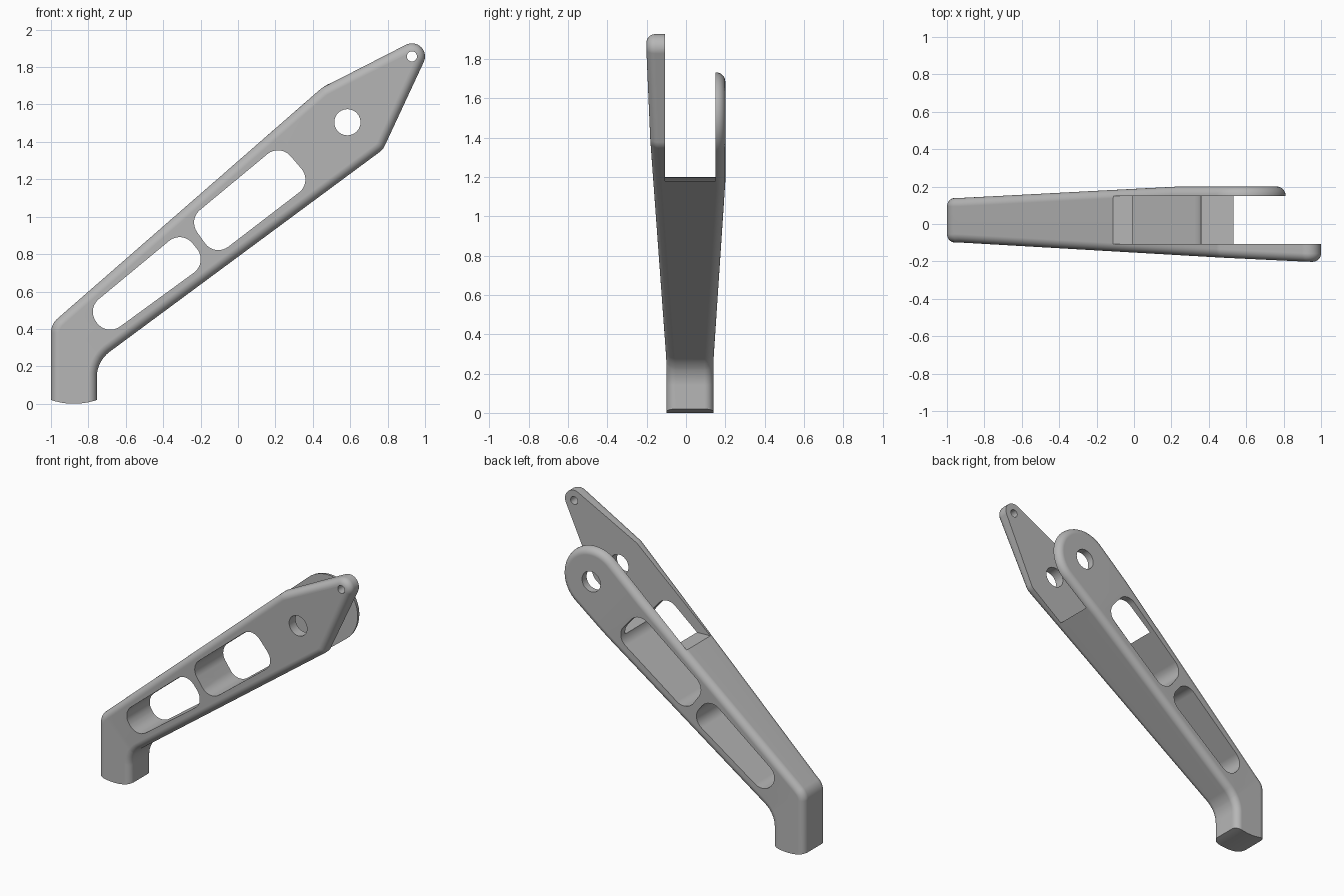
import bpy, bmesh, math
from mathutils import Vector

if "Cube" in bpy.data.objects:
    bpy.data.objects.remove(bpy.data.objects["Cube"])

metal = bpy.data.materials.new("plain_grey")
metal.diffuse_color = (0.47, 0.47, 0.47, 1)
metal.use_nodes = True
metal.node_tree.nodes["Principled BSDF"].inputs["Base Color"].default_value = metal.diffuse_color


def rounded(corners, n=8):
    """Outline from (x, z, radius) corners; radius 0 keeps the point."""
    out = []
    for i, (x, z, r) in enumerate(corners):
        p = Vector((x, z))
        if r == 0:
            out.append(p)
            continue
        a = (Vector(corners[i - 1][:2]) - p).normalized()
        b = (Vector(corners[(i + 1) % len(corners)][:2]) - p).normalized()
        half = a.angle(b) / 2
        c = p + (a + b).normalized() * r / math.sin(half)
        t = r / math.tan(half)
        u, v = p + a * t - c, p + b * t - c
        sweep = u.angle(v)
        for k in range(n + 1):
            f = k / n
            w = (u * math.sin((1 - f) * sweep) + v * math.sin(f * sweep)) / math.sin(sweep)
            out.append(c + w)
    return out


def arc(cx, cz, r, a0, a1, n):
    return [(cx + r * math.cos(math.radians(a0 + (a1 - a0) * k / n)),
             cz + r * math.sin(math.radians(a0 + (a1 - a0) * k / n)), 0) for k in range(n + 1)]


def prism(outline, y0, y1):
    bm = bmesh.new()
    f = bm.faces.new([bm.verts.new((p[0], y0, p[1])) for p in outline])
    ext = bmesh.ops.extrude_face_region(bm, geom=[f])
    for v in ext["geom"]:
        if isinstance(v, bmesh.types.BMVert):
            v.co.y = y1
    bmesh.ops.recalc_face_normals(bm, faces=bm.faces[:])
    return bm


def finish(bm, name):
    me = bpy.data.meshes.new(name)
    bm.to_mesh(me)
    bm.free()
    ob = bpy.data.objects.new(name, me)
    bpy.context.collection.objects.link(ob)
    me.materials.append(metal)
    return ob


MID = 0.02                       # plane where the two halves meet
ARM = Vector((0.77, 0, 0.64))    # direction of the arm
BEND, FULL = -0.42, 1.1          # where the widening starts, and ends at the back


def half(corners, y_out, slope, s_max, name):
    """Half the lever: filleted outer rim, widening along the arm."""
    bm = prism(rounded(corners), MID, y_out)
    rim = [e for e in bm.edges if all(abs(v.co.y - y_out) < 1e-5 for v in e.verts)]
    bmesh.ops.bevel(bm, geom=rim, offset=0.046, segments=7, profile=0.5,
                    affect='EDGES', clamp_overlap=False)
    for s in (BEND, FULL):
        bmesh.ops.bisect_plane(bm, geom=bm.verts[:] + bm.edges[:] + bm.faces[:],
                               plane_co=ARM * (s / ARM.length_squared), plane_no=ARM)
    for v in bm.verts:
        if abs(v.co.y - MID) > 1e-4:
            v.co.y += slope * (min(max(v.co.dot(ARM), BEND), s_max) - BEND)
    bmesh.ops.recalc_face_normals(bm, faces=bm.faces[:])
    return finish(bm, name)


foot = [(-1, -0.2, 0), (-0.755, -0.2, 0), (-0.755, 0.227, 0.17)]
heel = [(-1, 0.425, 0.1)]

# front half with pointed plate, back half with round plate
front = half(foot + [(0.775, 1.359, 0.08)] + arc(0.93, 1.857, 0.07, -24, 117, 14)
             + [(0.45, 1.69, 0.1)] + heel, -0.1, -0.0435, 9, "lever_arm")
back = half(foot + [(0.55, 1.1927, 0)] + arc(0.583, 1.505, 0.227, -53.5, 131, 28)
            + [(0, 1.2974, 0)] + heel, 0.14, 0.0395, FULL, "back_half")


# cutters: two windows, two pin holes, fork slot, curved foot end
def window(pts):
    return rounded([(x, z, 0.088) for x, z in pts])


def circle(x, z, r):
    return arc(x, z, r, 0, 350, 35)


foot_end = [(-1.1, -0.4)] + [(1.1 - 1.1 - 0.7, -0.4)]
foot_end += [(x, 0.02 * ((x + 0.877) / 0.123) ** 2)
             for x in [-0.7 - 0.4 * k / 20 for k in range(21)]]
shapes = [
    (window([(-0.81, 0.505), (-0.70, 0.362), (-0.16, 0.756), (-0.30, 0.927)]), -1, 1),
    (window([(-0.266, 0.984), (-0.124, 0.784), (0.40, 1.186), (0.224, 1.39)]), -1, 1),
    (circle(0.585, 1.505, 0.07), -1, 1),
    (circle(0.93, 1.857, 0.027), -1, 1),
    ([(-0.4, 1.209), (1.2, 1.159), (1.2, 2.3), (-0.4, 2.3)], -0.107, 0.15),
    (foot_end, -1, 1),
]
for outline, y0, y1 in shapes:
    cutter = finish(prism(outline, y0, y1), "cutter")
    cutter.hide_render = True
    for ob in (front, back):
        m = ob.modifiers.new("cut", 'BOOLEAN')
        m.operation, m.solver, m.object = 'DIFFERENCE', 'EXACT', cutter
        bpy.context.view_layer.objects.active = ob
        bpy.ops.object.modifier_apply(modifier=m.name)
    bpy.data.objects.remove(cutter)

# open the hidden joint and weld both halves into one part
bm = bmesh.new()
for ob in (front, back):
    bm.from_mesh(ob.data)
joint = [f for f in bm.faces if all(abs(v.co.y - MID) < 1e-4 for v in f.verts)]
bmesh.ops.delete(bm, geom=joint, context='FACES')
bmesh.ops.remove_doubles(bm, verts=bm.verts[:], dist=0.0004)
for f in bm.faces:
    f.material_index = 0
bm.to_mesh(front.data)
bm.free()
bpy.data.objects.remove(back)

bpy.ops.object.select_all(action='DESELECT')
front.select_set(True)
bpy.context.view_layer.objects.active = front
bpy.ops.object.shade_smooth_by_angle(angle=math.radians(30))
wn = front.modifiers.new("flat_face_normals", 'WEIGHTED_NORMAL')
wn.keep_sharp = True
